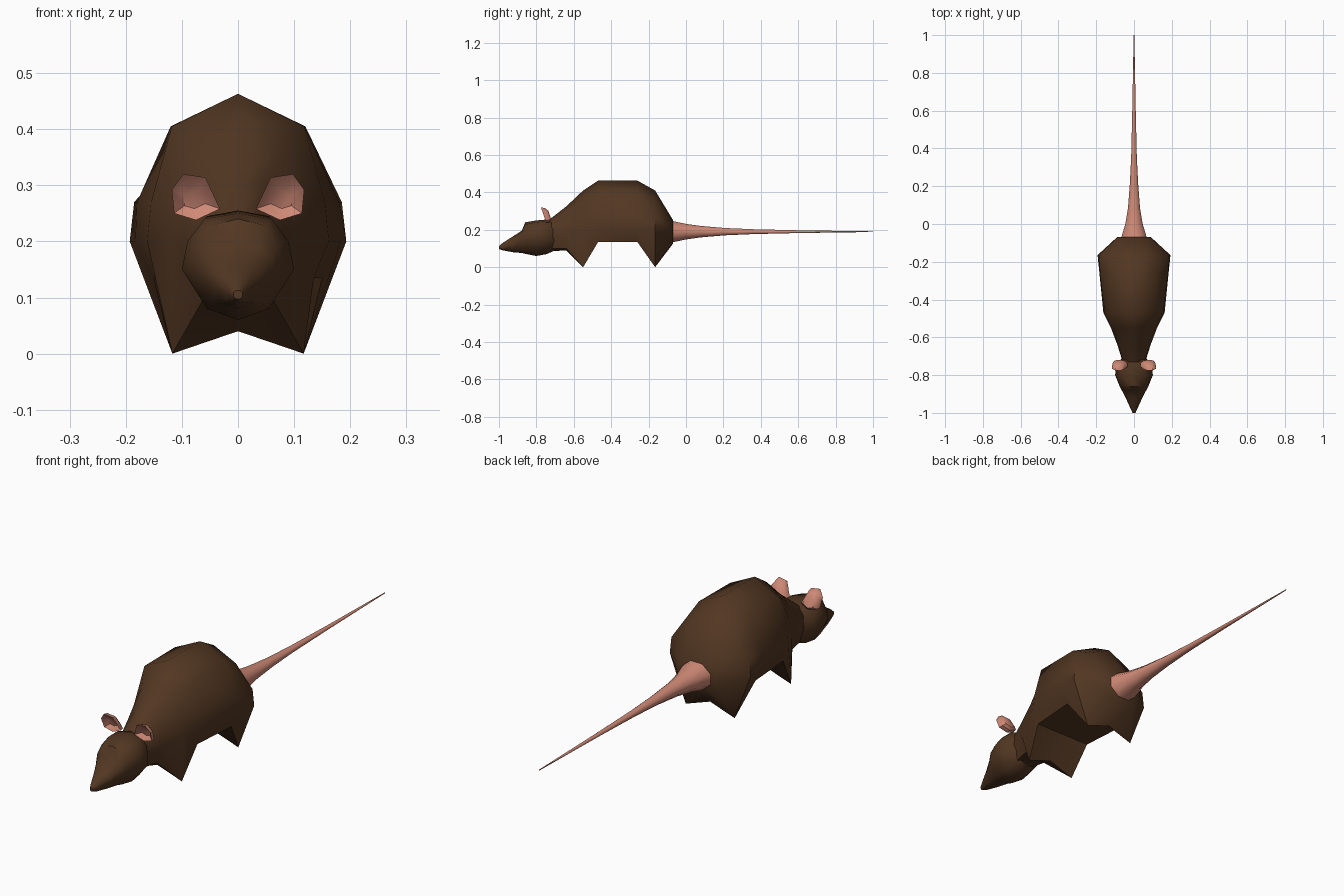
import bpy, bmesh, math


def material(name, rgb):
    m = bpy.data.materials.new(name)
    m.diffuse_color = (*rgb, 1)
    return m


BROWN = material("brown_fur", (0.085, 0.038, 0.016))
PINK = material("pink_skin", (0.62, 0.25, 0.18))


def loft(name, rings, mat, angle=50):
    """Skin closed rings of equal point count and cap both ends."""
    bm = bmesh.new()
    loops = [[bm.verts.new(p) for p in ring] for ring in rings]
    n = len(loops[0])
    for a, b in zip(loops, loops[1:]):
        for i in range(n):
            j = (i + 1) % n
            bm.faces.new((a[i], a[j], b[j], b[i]))
    bm.faces.new(loops[0])
    bm.faces.new(loops[-1])
    bmesh.ops.recalc_face_normals(bm, faces=bm.faces)
    me = bpy.data.meshes.new(name)
    bm.to_mesh(me)
    bm.free()
    me.materials.append(mat)
    ob = bpy.data.objects.new(name, me)
    bpy.context.collection.objects.link(ob)
    bpy.ops.object.select_all(action='DESELECT')
    ob.select_set(True)
    bpy.context.view_layer.objects.active = ob
    bpy.ops.object.shade_smooth_by_angle(angle=math.radians(angle))
    return ob


def mirrored_ring(y, top, half, bottom):
    """Full section from the right half, top to bottom."""
    right = [(x, y, z) for x, z in half]
    left = [(-x, y, z) for x, z in reversed(half)]
    return [(0, y, top)] + right + [(0, y, bottom)] + left


# Body: the two pointed sections form the legs
body = [
    (-0.73, 0.255, [(0.030, 0.245), (0.055, 0.21), (0.060, 0.16), (0.04, 0.10)], 0.085),
    (-0.64, 0.325, [(0.045, 0.295), (0.082, 0.24), (0.088, 0.18), (0.06, 0.10)], 0.09),
    (-0.55, 0.41, [(0.075, 0.355), (0.112, 0.27), (0.122, 0.20), (0.117, 0.0)], 0.04),
    (-0.47, 0.463, [(0.118, 0.405), (0.155, 0.27), (0.162, 0.20), (0.135, 0.135)], 0.135),
    (-0.26, 0.463, [(0.120, 0.405), (0.180, 0.27), (0.183, 0.20), (0.15, 0.135)], 0.135),
    (-0.165, 0.41, [(0.105, 0.36), (0.185, 0.27), (0.193, 0.20), (0.117, 0.0)], 0.04),
    (-0.07, 0.253, [(0.055, 0.24), (0.085, 0.215), (0.09, 0.18), (0.06, 0.14)], 0.125),
]
loft("body", [mirrored_ring(*s) for s in body], BROWN)

# Head: neck, cheeks, brow step, snout
head = [
    (-0.70, 0.245, [(0.030, 0.235), (0.055, 0.20), (0.055, 0.14), (0.035, 0.10)], 0.09),
    (-0.745, 0.255, [(0.055, 0.245), (0.088, 0.20), (0.092, 0.14), (0.050, 0.085)], 0.07),
    (-0.80, 0.25, [(0.060, 0.24), (0.090, 0.20), (0.100, 0.15), (0.055, 0.08)], 0.06),
    (-0.86, 0.24, [(0.050, 0.228), (0.070, 0.19), (0.076, 0.15), (0.045, 0.085)], 0.072),
    (-0.878, 0.195, [(0.040, 0.19), (0.060, 0.17), (0.066, 0.14), (0.042, 0.09)], 0.076),
    (-0.925, 0.165, [(0.026, 0.157), (0.040, 0.14), (0.042, 0.12), (0.028, 0.09)], 0.08),
    (-0.98, 0.13, [(0.010, 0.127), (0.017, 0.118), (0.017, 0.105), (0.010, 0.092)], 0.09),
    (-1.0, 0.113, [(0.005, 0.112), (0.008, 0.108), (0.008, 0.102), (0.005, 0.098)], 0.097),
]
loft("head", [mirrored_ring(*s) for s in head], BROWN)

# Tail: flared octagonal base tapering to a fine tip
tail = [(-0.075, 0.074, 0.062), (0.0, 0.050, 0.045), (0.08, 0.035, 0.033),
        (0.21, 0.024, 0.021), (0.36, 0.016, 0.014), (0.6, 0.010, 0.008),
        (0.8, 0.006, 0.005), (1.0, 0.002, 0.002)]
loft("tail", [[(rx * math.cos((k + 0.5) * math.pi / 4), y,
                0.19 + rz * math.sin((k + 0.5) * math.pi / 4)) for k in range(8)]
              for y, rx, rz in tail], PINK)

# Ears: leaning cups with a recessed front
EAR = [(0.032, 0.258), (0.058, 0.314), (0.098, 0.32), (0.118, 0.292),
       (0.114, 0.25), (0.075, 0.238)]
CENTRE = (0.08, 0.275)


def ear_ring(side, depth, scale):
    ring = []
    for x, z in EAR:
        x = CENTRE[0] + (x - CENTRE[0]) * scale
        z = CENTRE[1] + (z - CENTRE[1]) * scale
        ring.append((side * x, -0.745 + depth - 0.35 * (z - 0.275), z))
    return ring


for side, label in ((1, "right"), (-1, "left")):
    loft(label + "_ear", [ear_ring(side, 0.018, 0.6), ear_ring(side, 0.005, 0.92),
                          ear_ring(side, -0.015, 1.0), ear_ring(side, 0.004, 0.45)],
         PINK, 40)
